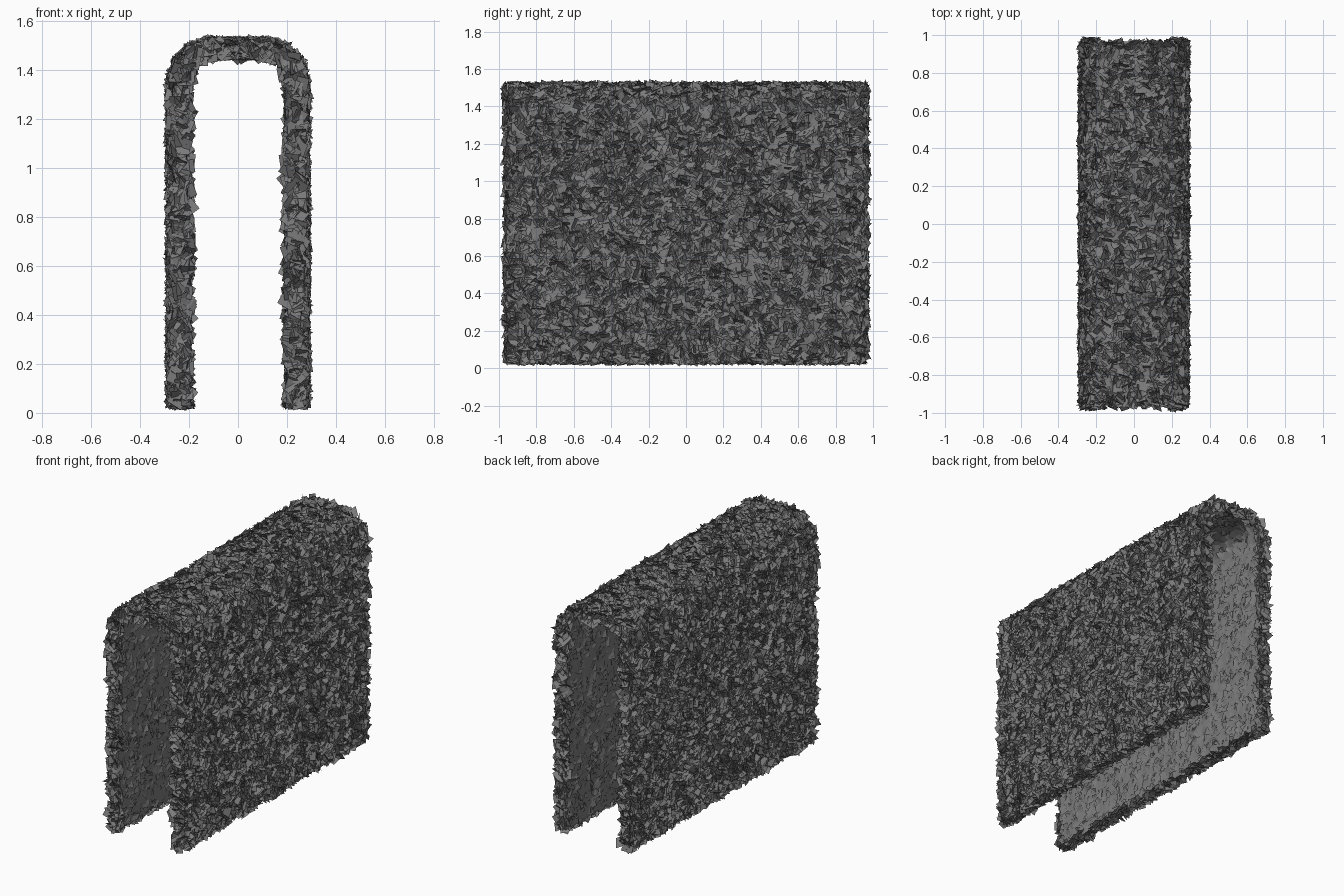
import bpy, bmesh, math, random
from mathutils import Vector

if "Cube" in bpy.data.objects:
    bpy.data.objects.remove(bpy.data.objects["Cube"])

random.seed(7)
HALF_Y = 0.945
ROWS = 48

# Dark grey foliage
foliage = bpy.data.materials.new("foliage")
foliage.diffuse_color = (0.2, 0.2, 0.2, 1)
foliage.use_nodes = True
foliage.node_tree.nodes["Principled BSDF"].inputs["Base Color"].default_value = foliage.diffuse_color

def resample(points, step):
    """Split each section of a path into short, even pieces."""
    out = []
    for a, b in zip(points, points[1:]):
        a, b = Vector(a), Vector(b)
        n = max(1, round((b - a).length / step))
        out += [a.lerp(b, i / n) for i in range(n)]
    return out + [Vector(points[-1])]

def arch(half):
    """Mirror the right half of the arch profile to the left."""
    return half + [(-x, z) for x, z in reversed(half)]

def make_object(name, bm):
    mesh = bpy.data.meshes.new(name)
    bm.to_mesh(mesh)
    bm.free()
    mesh.materials.append(foliage)
    obj = bpy.data.objects.new(name, mesh)
    bpy.context.collection.objects.link(obj)
    return obj

# Hedge core: arched wall section swept along y
outer = resample(arch([(0.258, 0.04), (0.258, 1.36), (0.235, 1.43),
                       (0.185, 1.477), (0.12, 1.499)]), 0.06)
inner = resample(arch([(0.204, 0.04), (0.204, 1.36), (0.188, 1.415),
                       (0.16, 1.444), (0.12, 1.456)]), 0.06)
inner.reverse()
ring = outer + inner
n, n_out = len(ring), len(outer)

def jitter(amount):
    return random.uniform(-amount, amount)

core = bmesh.new()
grid = []
for r in range(ROWS + 1):
    y = -HALF_Y + 2 * HALF_Y * r / ROWS
    grid.append([core.verts.new((p.x + jitter(0.005), y + jitter(0.004),
                                 p.y + jitter(0.005))) for p in ring])
outside, inside, ends, bottom = [], [], [], []
for a, b in zip(grid, grid[1:]):
    for i in range(n):
        j = (i + 1) % n
        f = core.faces.new((a[i], b[i], b[j], a[j]))
        if i < n_out - 1:
            outside.append(f)
        elif n_out <= i < n - 1:
            inside.append(f)
        else:
            bottom.append(f)
# End caps: strips between the matching outer and inner profiles
for row in (grid[0], grid[-1]):
    k = n_out - 1
    m = n - n_out - 1
    for i in range(k):
        a0, a1 = round(i * m / k), round((i + 1) * m / k)
        quad = [row[i], row[i + 1], row[n - 1 - a1], row[n - 1 - a0]]
        ends.append(core.faces.new(list(dict.fromkeys(quad))))
bmesh.ops.recalc_face_normals(core, faces=core.faces)
core.normal_update()

def scatter(name, faces, count, size, tilt, lift):
    """Cover faces with randomly turned, tilted leaf cards."""
    bm = bmesh.new()
    weights = [f.calc_area() for f in faces]
    for f in random.choices(faces, weights, k=count):
        c = [v.co for v in f.verts]
        p, q = random.random(), random.random()
        pos = c[0].lerp(c[1], p).lerp(c[-1].lerp(c[2], p), q)
        normal = f.normal
        side = normal.orthogonal().normalized()
        angle = random.uniform(0, math.tau)
        u = side * math.cos(angle) + normal.cross(side) * math.sin(angle)
        t = random.uniform(*tilt)
        v = normal.cross(u) * math.cos(t) + normal * math.sin(t)
        u = (u + normal * jitter(0.4)).normalized()
        s = random.uniform(*size)
        pos = pos + normal * random.uniform(*lift)
        corners = [(-0.4, -0.5), (0.4, -0.5), (0.45, 0.45), (-0.35, 0.55)]
        verts = []
        for cu, cv in corners:
            p = pos + u * cu * s + v * cv * s
            p.z = max(p.z, random.uniform(0.008, 0.025))
            verts.append(bm.verts.new(p))
        bm.faces.new(verts)
    return make_object(name, bm)

# Leaf layers: dense outside, ends and underside, flatter inside
scatter("outer_leaves", outside, 14000, (0.045, 0.075), (0.15, 1.2), (-0.004, 0.006))
scatter("end_leaves", ends, 1000, (0.05, 0.078), (0.1, 1.1), (-0.002, 0.01))
scatter("bottom_leaves", bottom, 600, (0.04, 0.06), (0.1, 0.9), (-0.004, 0.004))
scatter("inner_leaves", inside, 8000, (0.04, 0.06), (0.05, 0.4), (-0.004, 0.002))
make_object("hedge_core", core)
